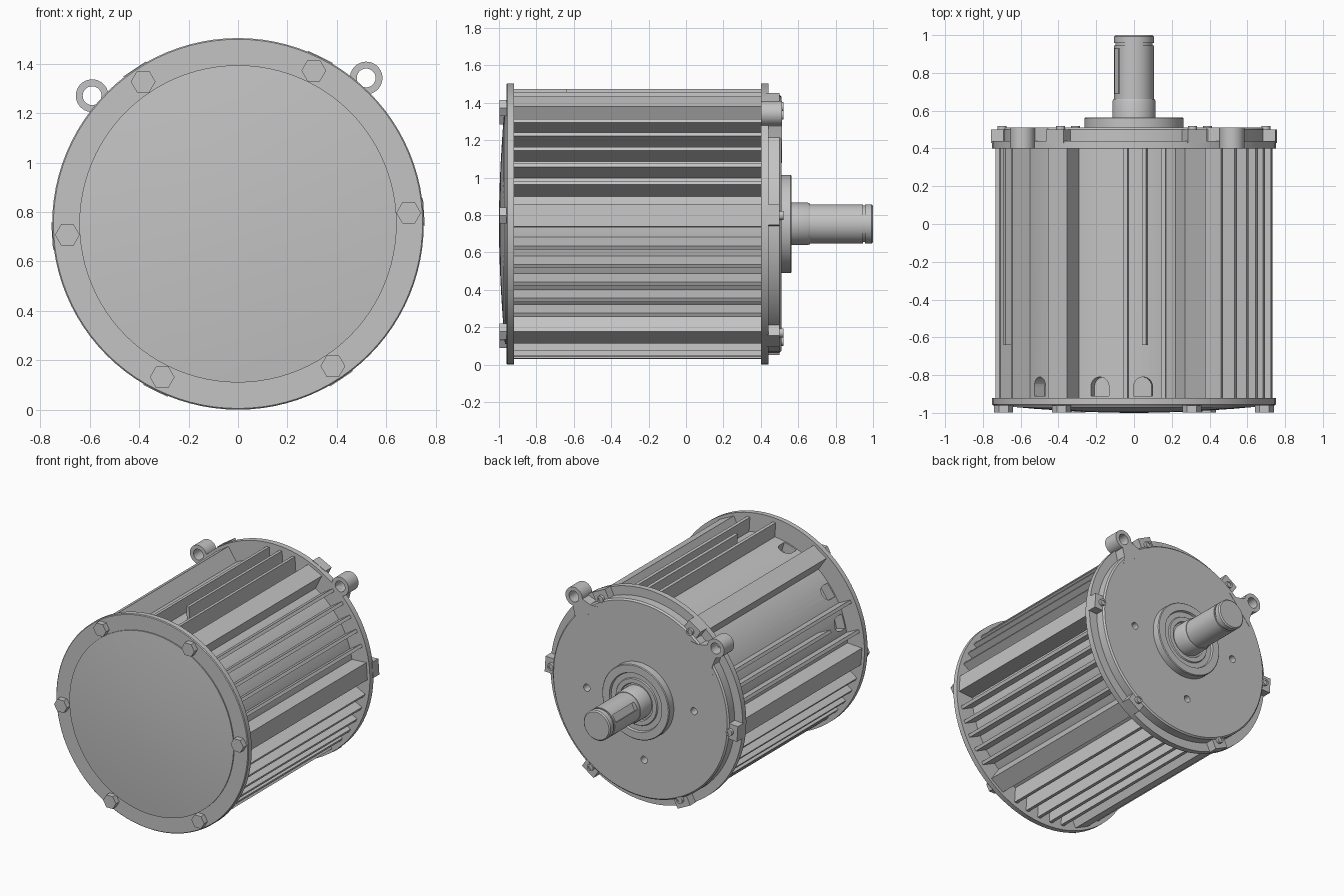
import bpy, bmesh, math
from mathutils import Matrix, Vector

if "Cube" in bpy.data.objects:
    bpy.data.objects.remove(bpy.data.objects["Cube"])

AXIS_Z = 0.752      # height of the motor axis
TILT = 3.7          # the casting is turned slightly about its axis
ROOT, TIP = 0.62, 0.722
FRONT, BACK = -0.92, 0.40

metal = bpy.data.materials.new("light_grey_metal")
metal.use_nodes = True
grey = (0.55, 0.55, 0.55, 1)
metal.diffuse_color = grey
metal.node_tree.nodes["Principled BSDF"].inputs["Base Color"].default_value = grey


def polar(r, deg):
    a = math.radians(deg)
    return Vector((r * math.cos(a), 0, AXIS_Z + r * math.sin(a)))


def finish(bm, name, smooth=True):
    bmesh.ops.remove_doubles(bm, verts=bm.verts, dist=1e-5)
    bmesh.ops.recalc_face_normals(bm, faces=bm.faces)
    mesh = bpy.data.meshes.new(name)
    bm.to_mesh(mesh)
    bm.free()
    mesh.materials.append(metal)
    obj = bpy.data.objects.new(name, mesh)
    bpy.context.collection.objects.link(obj)
    if smooth:
        shade(obj)
    return obj


def shade(obj):
    bpy.ops.object.select_all(action="DESELECT")
    obj.select_set(True)
    bpy.context.view_layer.objects.active = obj
    bpy.ops.object.shade_smooth_by_angle(angle=math.radians(30))


def lathe(name, profile, centre=None, steps=96, closed=False):
    """Revolve (radius, y) points about an axis parallel to y."""
    c = centre or polar(0, 0)
    bm = bmesh.new()
    vs = [bm.verts.new(c + Vector((r, y, 0))) for r, y in profile]
    pairs = list(zip(vs, vs[1:])) + ([(vs[-1], vs[0])] if closed else [])
    edges = [bm.edges.new(p) for p in pairs]
    bmesh.ops.spin(bm, geom=vs + edges, cent=c, axis=(0, 1, 0),
                   angle=math.tau, steps=steps, use_duplicate=False)
    return finish(bm, name)


def disc(name, r, y0, y1, centre=None, steps=96):
    return lathe(name, [(0, y0), (r, y0), (r, y1), (0, y1)], centre, steps)


def prism(name, outline, deg, y0, y1):
    """Extrude along y an outline of (sideways, outward) points at an angle."""
    a = math.radians(deg)
    side = Vector((-math.sin(a), 0, math.cos(a)))
    bm = bmesh.new()
    base = polar(0, 0) + Vector((0, y0, 0))
    out = Vector((math.cos(a), 0, math.sin(a)))
    face = bm.faces.new([bm.verts.new(base + side * t + out * r) for t, r in outline])
    moved = bmesh.ops.extrude_face_region(bm, geom=[face])["geom"]
    bmesh.ops.translate(bm, vec=(0, y1 - y0, 0),
                        verts=[g for g in moved if isinstance(g, bmesh.types.BMVert)])
    return finish(bm, name, False)


def bar(name, offset, width, r0, r1, deg, y0, y1):
    lo, hi = offset - width / 2, offset + width / 2
    return prism(name, [(lo, r0), (hi, r0), (hi, r1), (lo, r1)], deg, y0, y1)


def cut(obj, cutter):
    mod = obj.modifiers.new("cut", "BOOLEAN")
    mod.operation, mod.solver, mod.object = "DIFFERENCE", "EXACT", cutter
    bpy.ops.object.select_all(action="DESELECT")
    obj.select_set(True)
    bpy.context.view_layer.objects.active = obj
    bpy.ops.object.modifier_apply(modifier=mod.name)
    bpy.data.objects.remove(cutter)


# Housing core with arched cable pockets beside the front plate
core = disc("housing_core", ROOT, FRONT, BACK)
for deg in (85.5, 107, 143.7, 164):
    bm = bmesh.new()
    arch = [(-0.05, -0.91), (0.05, -0.91)]
    arch += [(0.05 * math.cos(k * math.pi / 12), -0.86 + 0.05 * math.sin(k * math.pi / 12))
             for k in range(13)]
    a = math.radians(deg)
    side = Vector((math.sin(a), 0, -math.cos(a)))
    face = bm.faces.new([bm.verts.new(polar(0.55, deg) + side * t + Vector((0, y, 0)))
                         for t, y in arch])
    moved = bmesh.ops.extrude_face_region(bm, geom=[face])["geom"]
    bmesh.ops.translate(bm, vec=(polar(0.12, deg) - polar(0, 0)),
                        verts=[g for g in moved if isinstance(g, bmesh.types.BMVert)])
    cut(core, finish(bm, "pocket_cutter", False))
shade(core)

# Bolt ribs, cooling fins, bolt heads and rear lugs, once per sector
for k in range(6):
    rib = TILT + 60 * k
    bar("bolt_rib", 0, 0.12, 0.55, 0.73, rib, FRONT, BACK)

    # The top and upper right-hand sectors keep a bare area for the terminals
    steps = {1: (-2, -1, 0), 2: (0, 1, 2)}.get(k, range(-2, 3))
    for s in steps:
        o = s * 0.1
        start = -0.64 if k in (1, 2) and abs(s) == 1 else FRONT
        bar("cooling_fin", o, 0.022, 0.56, math.sqrt(TIP ** 2 - o ** 2),
            rib + 30, start, BACK)

    disc("bolt_head", 0.05, -0.998, -0.95, polar(0.692, rib), 6)
    bar("rear_lug", 0, 0.11, 0.62, 0.754, rib, 0.43, 0.50)
    lathe("rear_screw", [(0, 0.515), (0.012, 0.515), (0.012, 0.52), (0.024, 0.52),
                         (0.024, 0.49), (0, 0.49)], polar(0.70, rib), 20)

# Front plate with a shallow domed cover
lathe("front_plate", [(0, FRONT), (0.752, FRONT), (0.752, -0.955), (0.747, -0.96), (0, -0.96)])
dome = [(0.642, -0.95), (0.642, -0.968)]
dome += [(0.64 * (1 - i / 6), -0.97 - 0.03 * math.sin(i / 6 * math.pi / 2)) for i in range(1, 7)]
lathe("front_cover", dome)

# Rear flange and end shield with mounting holes
disc("rear_flange", 0.752, BACK, 0.44)
shield = lathe("end_shield", [(0, 0.43), (0.69, 0.43), (0.69, 0.50), (0.68, 0.51), (0, 0.51)])
for deg in (-4, 176, 266):
    cut(shield, disc("hole_cutter", 0.025, 0.45, 0.6, polar(0.42, deg), 24))
shade(shield)

# Lifting eyes on flared necks
for deg in (TILT + 45, TILT + 135):
    lathe("lifting_eye", [(0.038, BACK), (0.066, BACK), (0.066, 0.512), (0.038, 0.512)],
          polar(0.786, deg), 40, True)
    half = [(0.13, 0.64), (0.085, 0.675), (0.066, 0.71), (0.05, 0.742)]
    prism("lifting_eye_neck", half + [(-t, r) for t, r in reversed(half)], deg, BACK, 0.512)

# Bearing hub with stepped recess
lathe("bearing_hub", [(0, 0.50), (0.262, 0.50), (0.262, 0.56), (0.257, 0.565), (0.205, 0.565),
                      (0.20, 0.55), (0.165, 0.55), (0.16, 0.558), (0.13, 0.558),
                      (0.125, 0.545), (0, 0.545)])

# Shaft with shoulder, retaining groove and keyway
shaft = lathe("drive_shaft", [(0, 0.52), (0.114, 0.52), (0.114, 0.65), (0.109, 0.662),
                              (0.105, 0.662), (0.105, 0.945), (0.098, 0.945), (0.098, 0.958),
                              (0.105, 0.958), (0.105, 0.992), (0.097, 1.0), (0, 1.0)], steps=64)
cut(shaft, bar("keyway_cutter", 0, 0.055, 0.078, 0.15, 152, 0.69, 0.93))
shade(shaft)
